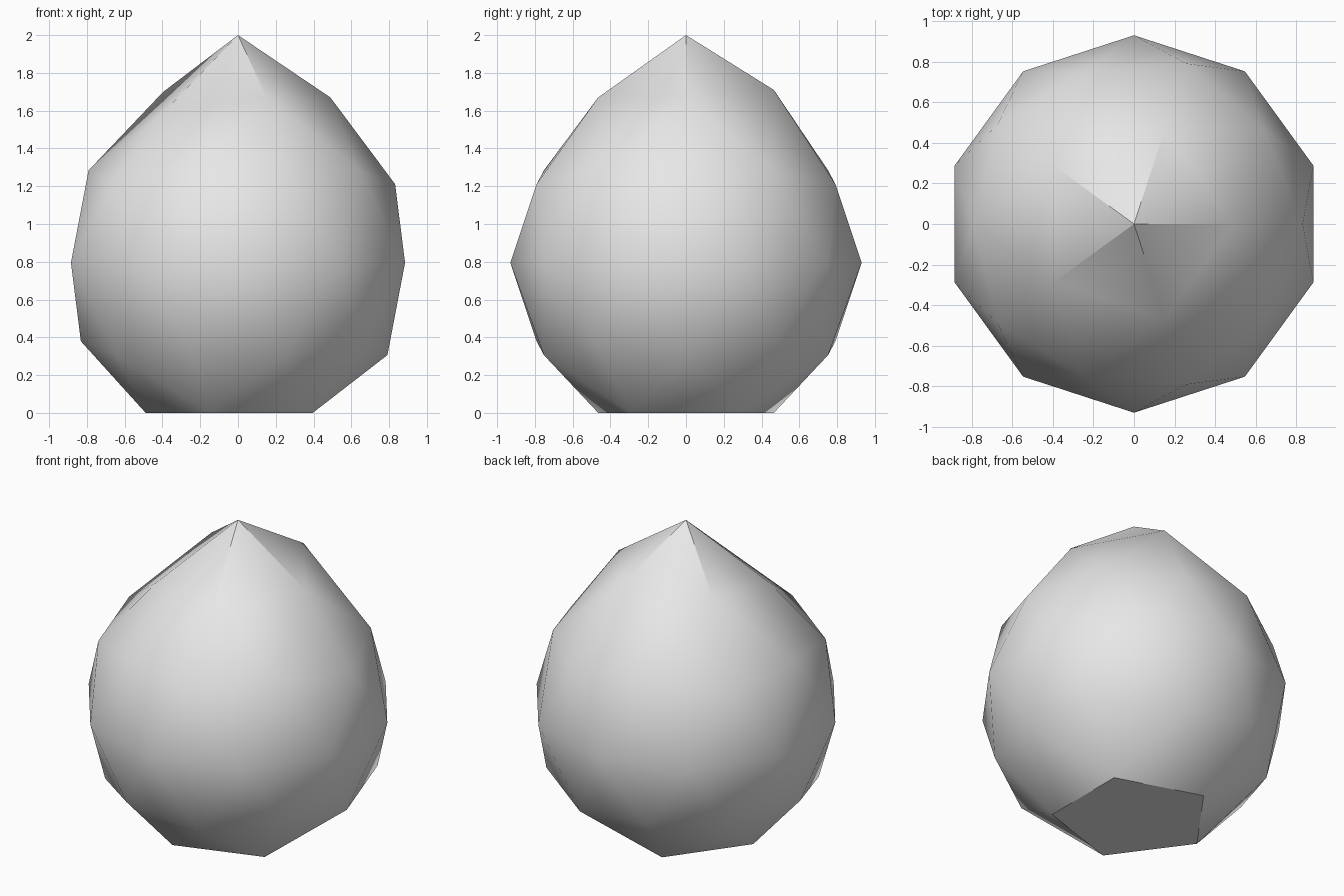
import bpy, math

cube = bpy.data.objects.get("Cube")
if cube:
    bpy.data.objects.remove(cube, do_unlink=True)

RADIUS, CENTRE_Z = 0.93, 0.795

# Body: low-poly sphere with its pole drawn up to a point
bpy.ops.mesh.primitive_ico_sphere_add(subdivisions=2, radius=RADIUS)
body = bpy.context.object
body.name = body.data.name = "drop_body"
for v in body.data.vertices:
    v.co.z += CENTRE_Z

# Ring below the tip: lifted unevenly, height by angle in degrees
ring_height = {0: 1.67, 72: 1.71, 144: 1.70, 216: 1.59, 288: 1.67}
for v in body.data.vertices:
    r = math.hypot(v.co.x, v.co.y)
    if r < 0.1:
        v.co.z = 2.0 if v.co.z > 1 else 0.0      # tip and base centre
    elif r < 0.6 and v.co.z > 1.5:
        angle = round(math.degrees(math.atan2(v.co.y, v.co.x)) / 72) * 72 % 360
        v.co.z = ring_height[angle]
    elif v.co.z < 0.1:
        v.co.z = 0.0                             # flat five-sided base

# Soft shading, with crisp edges at the tip and base
bpy.ops.object.shade_smooth_by_angle(angle=math.radians(30))

# Single grey material
grey = bpy.data.materials.new("light_grey")
grey.use_nodes = True
grey.diffuse_color = (0.8, 0.8, 0.8, 1)
grey.node_tree.nodes["Principled BSDF"].inputs["Base Color"].default_value = (0.8, 0.8, 0.8, 1)
body.data.materials.append(grey)
